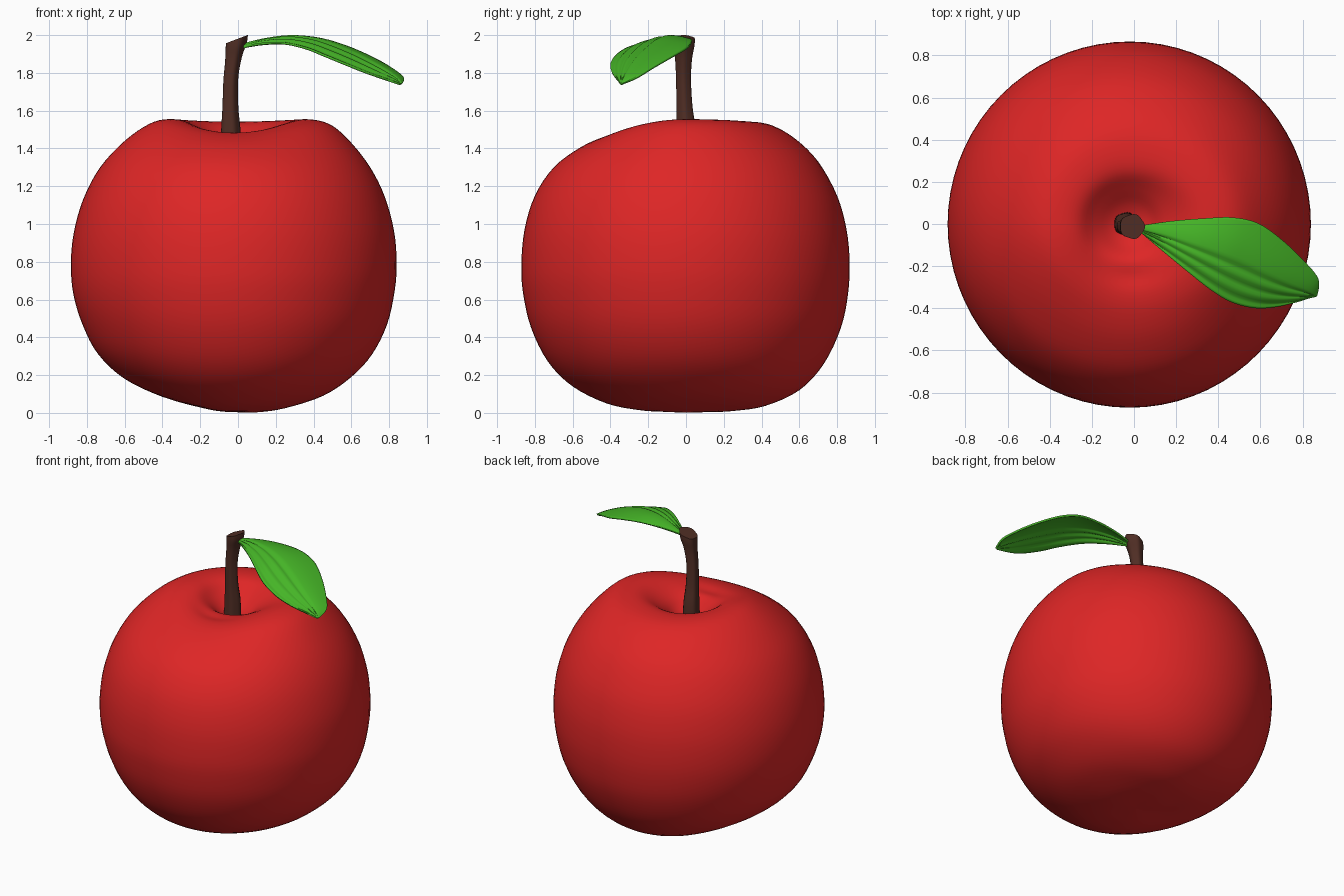
import bpy, bmesh, math
from mathutils import Vector

if "Cube" in bpy.data.objects:
    bpy.data.objects.remove(bpy.data.objects["Cube"])


def material(name, color):
    m = bpy.data.materials.new(name)
    m.diffuse_color = (*color, 1)
    m.use_nodes = True
    m.node_tree.nodes["Principled BSDF"].inputs["Base Color"].default_value = m.diffuse_color
    return m


def spline(pts, steps):
    """Catmull-Rom curve through the points."""
    p = [Vector(q) for q in pts]
    p = [p[0]] + p + [p[-1]]
    out = []
    for i in range(1, len(p) - 2):
        a, b, c, d = p[i - 1:i + 3]
        for s in range(steps):
            t = s / steps
            out.append(0.5 * (2 * b + (c - a) * t + (2 * a - 5 * b + 4 * c - d) * t * t
                              + (3 * b - a - 3 * c + d) * t ** 3))
    return out + [p[-1]]


def loft(name, rows, mat, closed, caps=False):
    """Skin a list of equally long point rows."""
    bm = bmesh.new()
    grid = [[bm.verts.new(co) for co in row] for row in rows]
    n = len(rows[0])
    for r0, r1 in zip(grid, grid[1:]):
        for j in range(n if closed else n - 1):
            k = (j + 1) % n
            bm.faces.new((r0[j], r0[k], r1[k], r1[j]))
    if caps:
        bm.faces.new(grid[0])
        bm.faces.new(grid[-1])
    bmesh.ops.remove_doubles(bm, verts=bm.verts, dist=1e-5)
    bmesh.ops.recalc_face_normals(bm, faces=bm.faces)
    me = bpy.data.meshes.new(name)
    bm.to_mesh(me)
    bm.free()
    me.materials.append(mat)
    ob = bpy.data.objects.new(name, me)
    bpy.context.collection.objects.link(ob)
    bpy.context.view_layer.objects.active = ob
    ob.select_set(True)
    bpy.ops.object.shade_smooth_by_angle(angle=math.radians(50))
    ob.select_set(False)
    return ob


red = material("apple_red", (0.73, 0.019, 0.019))
brown = material("stem_brown", (0.08, 0.027, 0.018))
green = material("leaf_green", (0.06, 0.46, 0.02))

# Apple body: four side profiles (radius, height) blended around the axis
CX = -0.02
right = [(0, .004), (.12, .003), (.27, .025), (.47, .09), (.62, .19), (.73, .31), (.81, .47), (.85, .65),
         (.86, .8), (.845, .97), (.795, 1.15), (.72, 1.3), (.62, 1.43), (.52, 1.52), (.42, 1.552), (.31, 1.545)]
left = [(0, .004), (.1, .015), (.2, .038), (.38, .085), (.58, .18), (.72, .31), (.80, .46), (.85, .62),
        (.865, .78), (.85, .95), (.80, 1.13), (.71, 1.3), (.58, 1.44), (.45, 1.53), (.35, 1.555), (.25, 1.54)]
front = [(0, .004), (.12, .006), (.25, .015), (.42, .05), (.6, .14), (.73, .27), (.82, .45), (.862, .63),
         (.872, .78), (.855, .97), (.80, 1.15), (.70, 1.3), (.56, 1.405), (.43, 1.463), (.33, 1.483), (.25, 1.475)]
back = [(0, .004), (.12, .004), (.25, .01), (.42, .037), (.6, .12), (.73, .26), (.82, .45), (.858, .63),
        (.866, .8), (.85, .97), (.80, 1.15), (.70, 1.33), (.58, 1.45), (.46, 1.52), (.35, 1.541), (.25, 1.53)]
dimple = [(.17, 1.475), (.09, 1.415), (0, 1.38)]
R, L, F, B = (spline(p + dimple, 4) for p in (right, left, front, back))
SEG = 72
rows = []
for i in range(len(R)):
    row = []
    for j in range(SEG):
        a = 2 * math.pi * j / SEG
        c, s = math.cos(a), math.sin(a)
        q = (R if c > 0 else L)[i] * c * c + (B if s > 0 else F)[i] * s * s
        row.append((CX + q.x * c, q.x * s, q.y))
    rows.append(row)
loft("apple_body", rows, red, True)

# Stem: bent, flared at both ends, lightly ridged, slanted top
path = spline([(-.04, 0, 1.36, .056), (-.04, 0, 1.5, .051), (-.042, -.008, 1.62, .042),
               (-.04, -.013, 1.76, .039), (-.026, -.013, 1.87, .044),
               (-.012, -.012, 1.94, .056), (-.008, -.012, 1.978, .058)], 4)
rows = []
for x, y, z, r in path:
    slant = 0.38 * max(0, (z - 1.7) / 0.28)
    row = []
    for j in range(40):
        a = 2 * math.pi * j / 40
        rr = r * (1 + 0.04 * math.cos(5 * a))
        row.append((x + rr * math.cos(a), y + rr * math.sin(a), z + slant * rr * math.cos(a)))
    rows.append(row)
loft("stem", rows, brown, True, caps=True)

# Leaf: skin between its two edges, arched, with vein grooves on the front half
edge_back = spline([(.02, -.01, 1.95), (.18, .012, 1.97), (.33, .025, 1.975), (.47, .03, 1.962), (.59, .002, 1.93),
                    (.70, -.075, 1.885), (.80, -.17, 1.83), (.872, -.26, 1.775), (.865, -.34, 1.74)], 6)
edge_front = spline([(.02, -.03, 1.935), (.12, -.115, 1.953), (.24, -.215, 1.957), (.36, -.31, 1.93), (.46, -.37, 1.89),
                     (.57, -.398, 1.845), (.67, -.393, 1.805), (.77, -.37, 1.77), (.865, -.34, 1.74)], 6)
rows = []
for i, (p, q) in enumerate(zip(edge_back, edge_front)):
    t = i / (len(edge_back) - 1)
    row = []
    for j in range(33):
        v = j / 32
        co = p.lerp(q, v)
        co.z += 0.035 * math.sin(math.pi * v) * math.sin(math.pi * t) ** 0.7
        if v > 0.5:
            co.z -= 0.011 * math.sin((v - 0.5) * 6 * math.pi) ** 2 * math.sin(math.pi * t) ** 0.5
        row.append(co)
    rows.append(row[:1] * 33 if t == 1 else row)
leaf = loft("leaf", rows, green, False)
thick = leaf.modifiers.new("thickness", 'SOLIDIFY')
thick.thickness = 0.012
thick.offset = 0
